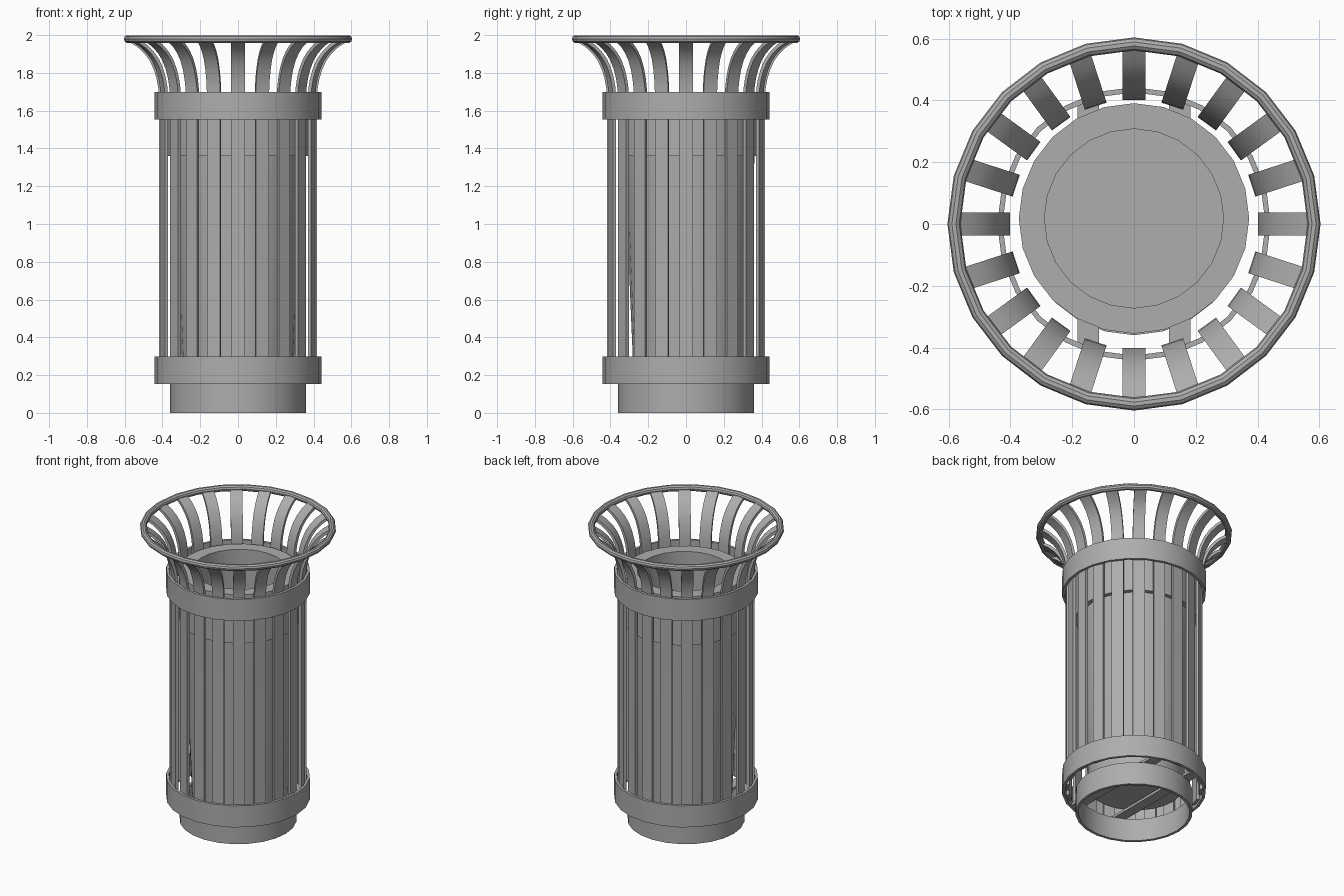
import bpy, math
from mathutils import Matrix

cube = bpy.data.objects.get("Cube")
if cube:
    bpy.data.objects.remove(cube, do_unlink=True)

# Single painted metal colour
GREY = (0.42, 0.42, 0.42, 1.0)
metal = bpy.data.materials.new("grey metal")
metal.use_nodes = True
metal.diffuse_color = GREY
metal.node_tree.nodes["Principled BSDF"].inputs["Base Color"].default_value = GREY

SLATS = 20
SIDES = 24
SLAT_WIDTH = 0.074
SLAT_DEPTH = 0.018


def make(name, verts, faces, smooth=True):
    mesh = bpy.data.meshes.new(name)
    mesh.from_pydata(verts, [], faces)
    mesh.materials.append(metal)
    obj = bpy.data.objects.new(name, mesh)
    bpy.context.collection.objects.link(obj)
    if smooth:
        bpy.ops.object.select_all(action="DESELECT")
        obj.select_set(True)
        bpy.context.view_layer.objects.active = obj
        bpy.ops.object.shade_smooth_by_angle(angle=math.radians(35))
    return obj


def lathe(name, profile, closed=True, caps=False, y=0.0, sides=SIDES):
    """Spin a (radius, height) profile about the z axis."""
    n = len(profile)
    verts, faces = [], []
    for s in range(sides):
        a = math.tau * s / sides
        verts += [(r * math.cos(a), r * math.sin(a) + y, z) for r, z in profile]
    for s in range(sides):
        t = (s + 1) % sides
        for i in range(n if closed else n - 1):
            j = (i + 1) % n
            faces.append((s * n + i, t * n + i, t * n + j, s * n + j))
    if caps:
        faces.append([s * n for s in reversed(range(sides))])
        faces.append([s * n + n - 1 for s in range(sides)])
    return make(name, verts, faces)


def tube(name, r_in, r_out, z0, z1):
    return lathe(name, [(r_out, z0), (r_out, z1), (r_in, z1), (r_in, z0)])


# Base and the two retaining bands
tube("base_ring", 0.342, 0.36, 0.0, 0.152)
tube("lower_band", 0.426, 0.443, 0.152, 0.298)
tube("upper_band", 0.426, 0.443, 1.552, 1.698)

# Rolled rim at the mouth
rim = [(0.583 + 0.021 * math.cos(math.tau * k / 10),
        1.979 + 0.021 * math.sin(math.tau * k / 10)) for k in range(10)]
lathe("top_rim", rim)

# Inner bucket: tapered body, collar, flat lip, inside wall and floor
lathe("inner_bucket", [(0.295, 0.18), (0.345, 1.36), (0.373, 1.36), (0.373, 1.69),
                       (0.29, 1.69), (0.29, 0.2)], closed=False, caps=True, y=0.018)

# Supporting cross bars under the bucket
for side, x in (("right", -0.148), ("left", 0.148)):
    bpy.ops.mesh.primitive_cube_add(size=1, location=(x, 0, 0.162))
    bar = bpy.context.object
    bar.name = side + "_cross_bar"
    bar.data.transform(Matrix.Diagonal((0.07, 0.79, 0.018, 1)))
    bar.data.materials.append(metal)

# Slat centre line: straight up the body, then an arc flaring to the rim
path = [(0.41, 0.165), (0.41, 1.66), (0.413, 1.72), (0.422, 1.77), (0.437, 1.82),
        (0.46, 1.87), (0.49, 1.91), (0.528, 1.945), (0.572, 1.972)]
section = []
for i, (r, z) in enumerate(path):
    r0, z0 = path[max(i - 1, 0)]
    r1, z1 = path[min(i + 1, len(path) - 1)]
    length = math.hypot(r1 - r0, z1 - z0)
    nr, nz = (z1 - z0) / length, -(r1 - r0) / length
    h, w = SLAT_DEPTH / 2, SLAT_WIDTH / 2
    section += [(r + nr * h * d, w * side, z + nz * h * d)
                for d, side in ((1, -1), (1, 1), (-1, 1), (-1, -1))]
slat_faces = [(3, 2, 1, 0), tuple(len(section) - 4 + k for k in range(4))]
for i in range(len(path) - 1):
    for k in range(4):
        m = (k + 1) % 4
        slat_faces.append((i * 4 + k, i * 4 + m, i * 4 + 4 + m, i * 4 + 4 + k))

first = make("slat_01", section, slat_faces)
for i in range(1, SLATS):
    slat = first.copy()
    slat.name = f"slat_{i + 1:02d}"
    slat.matrix_world = Matrix.Rotation(math.tau * i / SLATS, 4, "Z")
    bpy.context.collection.objects.link(slat)
